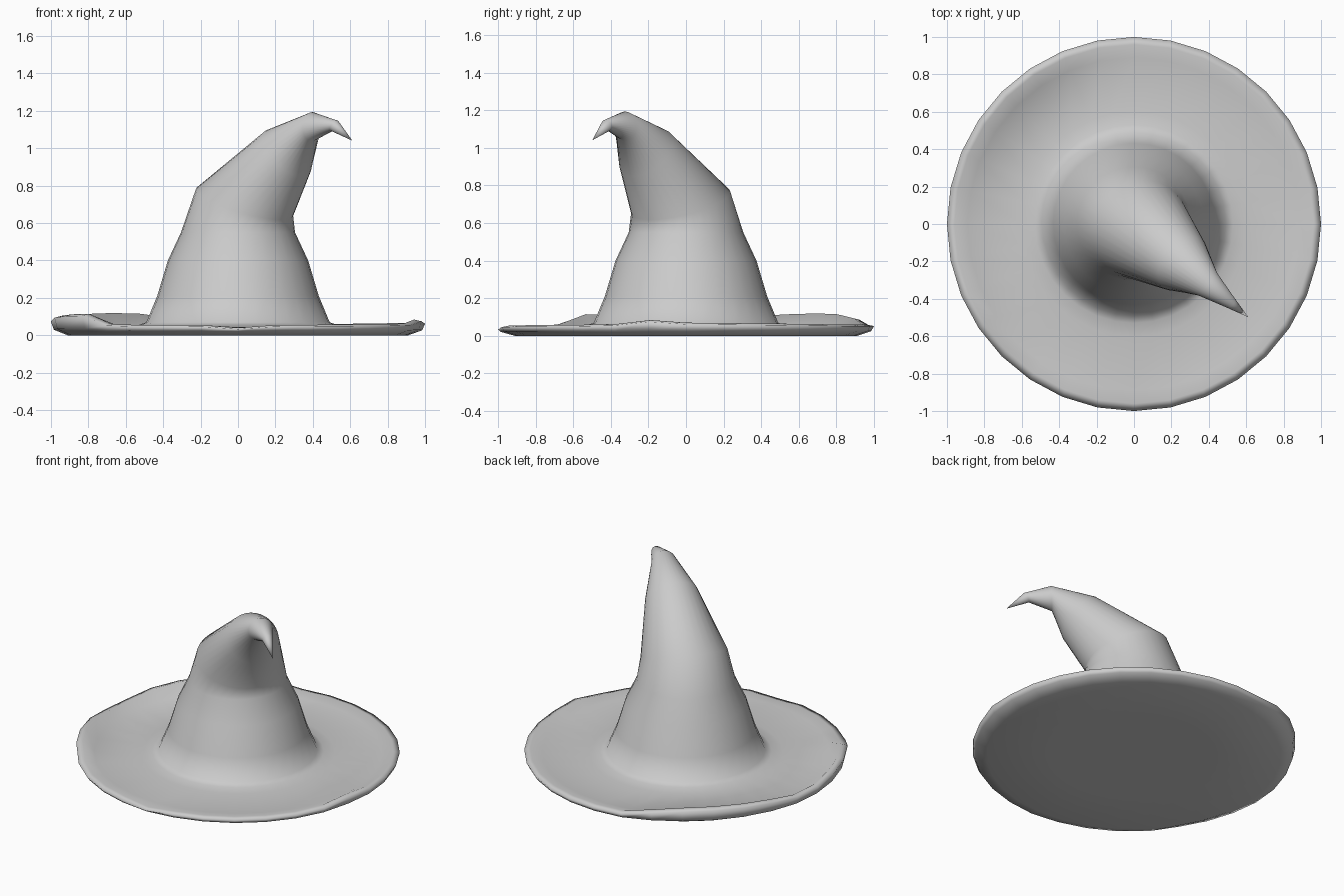
import bpy, bmesh, math
from mathutils import Vector

if "Cube" in bpy.data.objects:
    bpy.data.objects.remove(bpy.data.objects["Cube"])

SIDES = 32
BEND = Vector((0.775, -0.632, 0))      # direction the tip droops
SIDE = Vector((0.632, 0.775, 0))

bm = bmesh.new()


def rim_height(deg):
    """Wavy height of the outer brim edge around the hat."""
    keys = [(0, .07), (30, .065), (60, .06), (103, .06), (118, .115), (140, .12),
            (157, .105), (172, .075), (182, .085), (194, .11), (214, .115),
            (226, .055), (258, .055), (270, .04), (282, .055), (336, .06),
            (348, .085), (360, .07)]
    for (a, h), (b, k) in zip(keys, keys[1:]):
        if a <= deg <= b:
            return h + (k - h) * (deg - a) / (b - a)


def brim_ring(radius, z, wave=0.0):
    """Ring at height z, blended towards the wavy rim height."""
    ring = []
    for i in range(SIDES):
        deg = 360 * i / SIDES
        a = math.radians(deg)
        h = z + wave * (rim_height(deg) - 0.06)
        ring.append(bm.verts.new((radius * math.cos(a), radius * math.sin(a), h)))
    return ring


def cone_ring(s, z, radius, tilt):
    """Ring centred s along the bend direction, tilted to follow the bend."""
    t = math.radians(tilt)
    u = BEND * math.cos(t) - Vector((0, 0, 1)) * math.sin(t)
    start = math.atan2(BEND.y, BEND.x)
    ring = []
    for i in range(SIDES):
        a = 2 * math.pi * i / SIDES - start
        p = BEND * s + Vector((0, 0, z)) + radius * (u * math.cos(a) + SIDE * math.sin(a))
        ring.append(bm.verts.new(p))
    return ring


# Brim: underside, curled edge, top surface and fillet into the cone
rings = [brim_ring(0.5, 0), brim_ring(0.91, 0), brim_ring(0.985, 0.025, 0.2),
         brim_ring(1.0, 0.052, 0.95), brim_ring(0.96, 0.06, 1.0),
         brim_ring(0.89, 0.045, 0.1), brim_ring(0.60, 0.045), brim_ring(0.53, 0.055)]

# Cone: straight lower part, then the bent and drooping tip
for s, z, r, tilt in [(0, .07, .49, 0), (0, .21, .432, 0), (0, .40, .375, 0),
                      (0, .55, .305, 0), (.045, .71, .27, 20), (.335, .975, .165, 50),
                      (.51, 1.115, .078, 92), (.665, 1.12, .033, 122)]:
    rings.append(cone_ring(s, z, r, tilt))

for lower, upper in zip(rings, rings[1:]):
    for i in range(SIDES):
        j = (i + 1) % SIDES
        bm.faces.new((lower[i], lower[j], upper[j], upper[i]))

# Tip and closed base
tip = bm.verts.new((0.612, -0.499, 1.04))
for i in range(SIDES):
    bm.faces.new((rings[-1][i], rings[-1][(i + 1) % SIDES], tip))
bm.faces.new(rings[0][::-1])

bmesh.ops.recalc_face_normals(bm, faces=bm.faces)
for f in bm.faces:
    f.smooth = True
mesh = bpy.data.meshes.new("pointed_hat")
bm.to_mesh(mesh)
bm.free()
hat = bpy.data.objects.new("pointed_hat", mesh)
bpy.context.collection.objects.link(hat)
